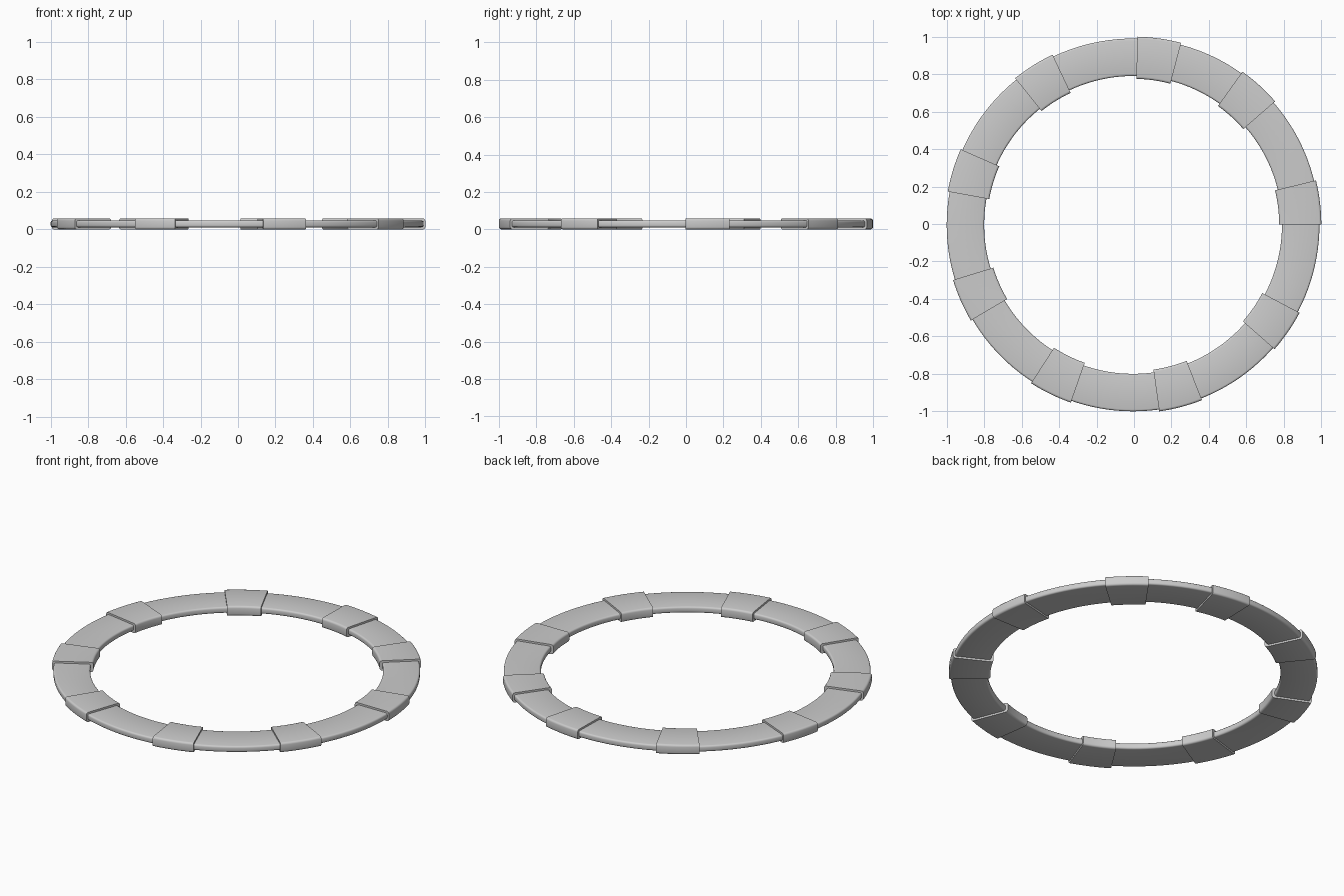
import bpy, bmesh
from math import radians, cos, sin, pi

if "Cube" in bpy.data.objects:
    bpy.data.objects.remove(bpy.data.objects["Cube"])

CX, CY = -0.005, -0.005   # ring axis, so the overall bounds are centred


def rounded_section(r0, r1, z0, z1, b, n=3):
    """Rounded rectangle in the radius/height plane."""
    pts = []
    corners = [(r1 - b, z1 - b, 0), (r0 + b, z1 - b, 90),
               (r0 + b, z0 + b, 180), (r1 - b, z0 + b, 270)]
    for r, z, a in corners:
        for i in range(n + 1):
            t = radians(a + 90 * i / n)
            pts.append((r + b * cos(t), z + b * sin(t)))
    return pts


def sweep(name, section, start, end, steps):
    """Sweep a section around the ring axis; a full turn is closed on itself."""
    full = end - start >= 360
    bm = bmesh.new()
    loops = []
    for i in range(steps if full else steps + 1):
        a = radians(start + (end - start) * i / steps)
        loops.append([bm.verts.new((CX + r * cos(a), CY + r * sin(a), z))
                      for r, z in section])
    m = len(section)
    for i in range(steps):
        p, q = loops[i], loops[(i + 1) % len(loops)]
        for j in range(m):
            k = (j + 1) % m
            bm.faces.new((p[j], p[k], q[k], q[j]))
    if not full:
        bm.faces.new(loops[0])
        bm.faces.new(loops[-1])
    bmesh.ops.recalc_face_normals(bm, faces=bm.faces)
    mesh = bpy.data.meshes.new(name)
    bm.to_mesh(mesh)
    bm.free()
    obj = bpy.data.objects.new(name, mesh)
    bpy.context.collection.objects.link(obj)
    bpy.context.view_layer.objects.active = obj
    bpy.ops.object.select_all(action='DESELECT')
    obj.select_set(True)
    bpy.ops.object.shade_smooth_by_angle(angle=radians(35))
    return obj


# Continuous flat ring
sweep("base_ring", rounded_section(0.795, 0.995, 0.011, 0.047, 0.010), 0, 360, 144)

# Nine thicker sleeves wrapped around the ring
sleeve = rounded_section(0.78, 1.005, 0.0, 0.058, 0.012)
for n, a in enumerate((0.2, 41, 75.2, 115.3, 156.3, 197, 237.2, 278, 318.7)):
    sweep(f"sleeve_{n + 1}", sleeve, a, a + 13.5, 8)
